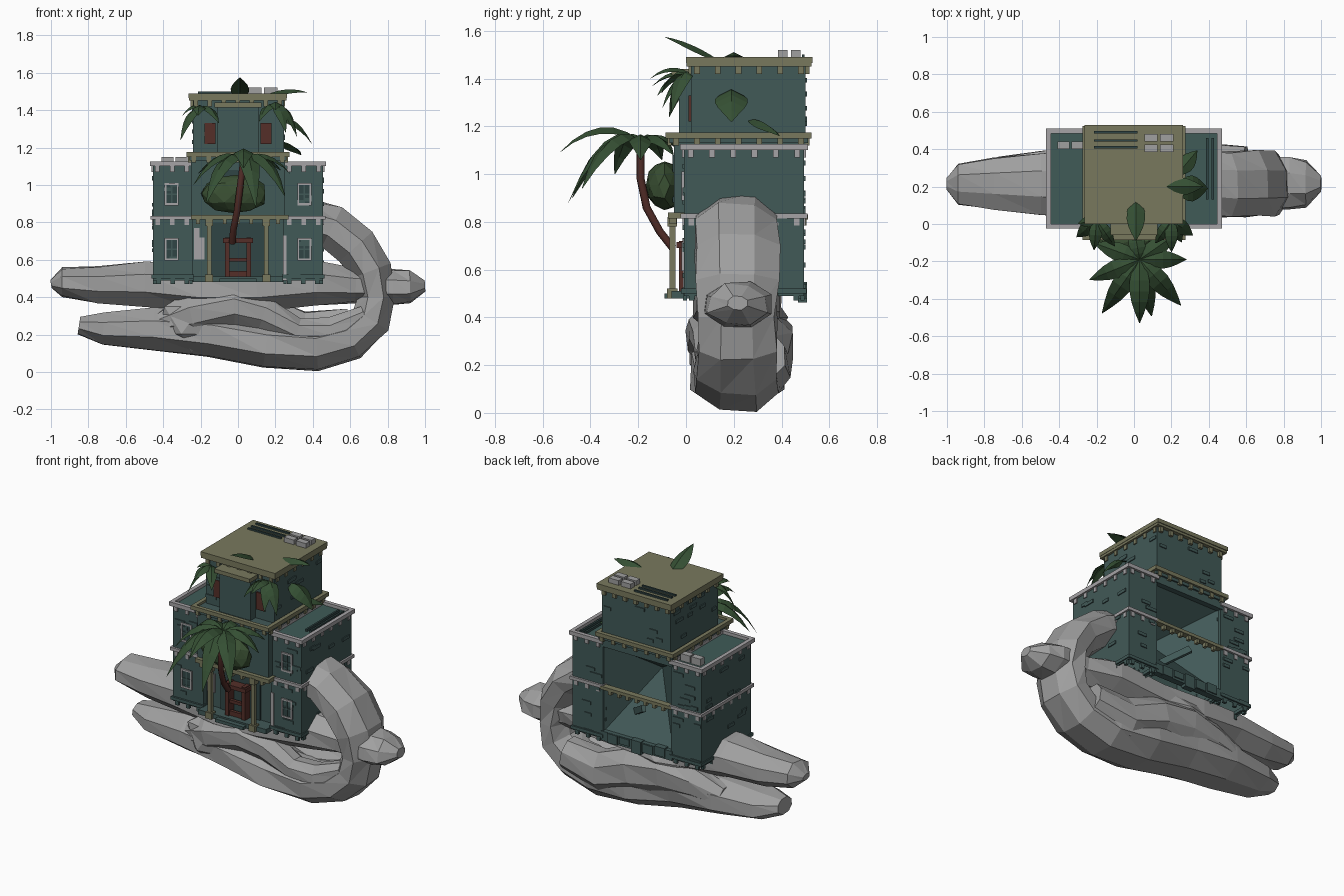
import bpy, bmesh, math, random
from mathutils import Vector, Matrix

random.seed(4)
if "Cube" in bpy.data.objects:
    bpy.data.objects.remove(bpy.data.objects["Cube"])


def material(name, *rgb):
    mat = bpy.data.materials.new(name)
    mat.use_nodes = True
    mat.diffuse_color = (*rgb, 1)
    mat.node_tree.nodes["Principled BSDF"].inputs["Base Color"].default_value = (*rgb, 1)
    return mat


stone = material("root grey", .35, .35, .35)
teal = material("wall teal", .053, .1, .096)
dark = material("shadow teal", .03, .06, .06)
roof_teal = material("roof teal", .05, .105, .097)
olive = material("olive trim", .19, .19, .11)
light = material("pale trim", .38, .37, .38)
leafy = material("leaf green", .035, .078, .033)
bushy = material("bush green", .042, .08, .033)
wood = material("red wood", .09, .028, .022)


def finish(name, bm, mat, recalc=True):
    if recalc:
        bmesh.ops.recalc_face_normals(bm, faces=bm.faces)
    mesh = bpy.data.meshes.new(name)
    bm.to_mesh(mesh)
    bm.free()
    mesh.materials.append(mat)
    obj = bpy.data.objects.new(name, mesh)
    bpy.context.collection.objects.link(obj)
    return obj


def boxes(name, mat, *bounds, open_below=False):
    """One mesh from boxes given as x0, x1, y0, y1, z0, z1."""
    bm = bmesh.new()
    for x0, x1, y0, y1, z0, z1 in bounds:
        size = Matrix.Diagonal((x1 - x0, y1 - y0, z1 - z0, 1))
        centre = Matrix.Translation(((x0 + x1) / 2, (y0 + y1) / 2, (z0 + z1) / 2))
        bmesh.ops.create_cube(bm, size=1, matrix=centre @ size)
    if open_below:
        bm.normal_update()
        below = [f for f in bm.faces if f.normal.z < -.5]
        bmesh.ops.delete(bm, geom=below, context="FACES")
    return finish(name, bm, mat)


def cornice(name, mat, x0, x1, y0, y1, z0, z1, thick=.025):
    """Rectangular band with corbels hanging under its outer edge."""
    parts = [(x0, x1, y0, y0 + thick, z0, z1), (x0, x1, y1 - thick, y1, z0, z1),
             (x0, x0 + thick, y0, y1, z0, z1), (x1 - thick, x1, y0, y1, z0, z1)]
    drop, half, inset = .03, .012, .008
    nx, ny = max(2, round((x1 - x0) / .075)), round((y1 - y0) / .085)
    for i in range(nx):
        x = x0 + (i + .5) * (x1 - x0) / nx
        for y in (y0 + inset, y1 - thick):
            parts.append((x - half, x + half, y, y + thick - inset, z0 - drop, z0))
    for i in range(ny):
        y = y0 + (i + .5) * (y1 - y0) / ny
        for x in (x0 + inset, x1 - thick):
            parts.append((x, x + thick - inset, y - half, y + half, z0 - drop, z0))
    return boxes(name, mat, *parts)


def bricks(name, count, x0, x1, y0, y1, z0, z1):
    """Loose bricks standing slightly proud of the four walls."""
    parts = []
    for i in range(count):
        z, w = random.uniform(z0, z1), random.uniform(.02, .04)
        out = .006
        if i % 2:
            x, y = random.uniform(x0 + w, x1 - w), random.choice((y0, y1))
            parts.append((x - w, x + w, y - out, y + out, z, z + .02))
        else:
            x, y = random.choice((x0, x1)), random.uniform(y0 + w, y1 - w)
            parts.append((x - out, x + out, y - w, y + w, z, z + .02))
    boxes(name, teal, *parts)


def root(name, y, widen, path, sides=8, rough=.08):
    """Faceted tapering tube through x, z, radius points."""
    bm = bmesh.new()
    rings = []
    pts = [Vector((x, y, z)) for x, z, r in path]
    for i, p in enumerate(pts):
        along = (pts[min(i + 1, len(pts) - 1)] - pts[max(i - 1, 0)]).normalized()
        side = Vector((0, 1, 0))
        up = along.cross(side)
        r = path[i][2]
        ring = []
        for k in range(sides):
            a = math.tau * (k + .5) / sides
            s = r * random.uniform(1 - rough, 1 + rough)
            ring.append(bm.verts.new(p + side * s * widen * math.cos(a) + up * s * math.sin(a)))
        rings.append(ring)
    for a, b in zip(rings, rings[1:]):
        for k in range(sides):
            n = (k + 1) % sides
            bm.faces.new((a[k], a[n], b[n]))
            bm.faces.new((a[k], b[n], b[k]))
    bm.faces.new(rings[0])
    bm.faces.new(rings[-1])
    finish(name, bm, stone)


def blob(name, mat, centre, scale, rough, detail=2):
    bm = bmesh.new()
    bmesh.ops.create_icosphere(bm, subdivisions=detail, radius=1)
    for v in bm.verts:
        v.co = Vector(centre) + v.co * random.uniform(1 - rough, 1) * Vector(scale)
    finish(name, bm, mat)


def leaf(bm, base, angle, length, rise, droop, width, steps=6):
    """Folded frond that arcs outward from its base."""
    out = Vector((math.cos(angle), math.sin(angle), 0))
    side = Vector((-out.y, out.x, 0))
    rows = []
    for i in range(steps + 1):
        t = i / steps
        mid = Vector(base) + out * length * t + Vector((0, 0, rise * t - droop * t * t))
        w = width * math.sin(math.pi * (.1 + .89 * t) ** .95)
        fold = Vector((0, 0, -w * .5))
        rows.append([bm.verts.new(p) for p in (mid - side * w + fold, mid, mid + side * w + fold)])
    for a, b in zip(rows, rows[1:]):
        for k in range(2):
            bm.faces.new((a[k], b[k], b[k + 1], a[k + 1]))


def fronds(name, base, specs):
    bm = bmesh.new()
    for degrees, length, rise, droop, width in specs:
        leaf(bm, base, math.radians(degrees), length, rise, droop, width)
    finish(name, bm, leafy, recalc=False)


# Tangled stone roots
root("looping_root", .215, 1.55, [
    (-.85, .25, .05), (-.72, .23, .095), (-.45, .23, .12), (-.15, .2, .13), (.15, .15, .13),
    (.42, .13, .13), (.6, .18, .12), (.71, .28, .115), (.735, .4, .11), (.71, .54, .115),
    (.63, .67, .12), (.5, .77, .125), (.36, .81, .12)])
root("upper_root", .215, 1.45, [
    (-1, .47, .025), (-.94, .48, .08), (-.75, .47, .105), (-.5, .475, .13), (-.2, .45, .13),
    (.1, .45, .13), (.42, .475, .125), (.63, .46, .095), (.83, .455, .1), (.92, .455, .09), (1, .46, .03)])
root("front_strand", .12, 1.1, [
    (-.42, .26, .06), (-.25, .3, .12), (-.02, .35, .11), (.14, .31, .09), (.32, .22, .075),
    (.5, .22, .08), (.68, .3, .06)])
root("back_strand", .33, .85, [
    (-.5, .25, .07), (-.3, .29, .11), (-.1, .31, .14), (.12, .28, .14), (.35, .2, .13), (.6, .24, .1)])
blob("front_knot", stone, (-.25, .12, .275), (.2, .13, .17), .06, 1)
blob("root_core", stone, (-.08, .23, .4), (.4, .2, .14), .12)

# Side wings, built as a mirrored pair of shells
for side, word in ((-1, "right"), (1, "left")):
    def span(a, b):
        return (a, b) if side > 0 else (-b, -a)

    xs = span(.24, .455)
    boxes(word + "_wing", teal, (*xs, -.008, .495, .49, 1.1), open_below=True)
    bricks(word + "_wing_bricks", 36, *xs, -.008, .495, .5, 1.05)
    boxes(word + "_wing_roof", roof_teal, (*xs, 0, .49, 1.1, 1.105))
    cornice(word + "_wing_cornice", light, *span(.235, .47), -.025, .51, 1.1, 1.125)
    cornice(word + "_wing_band", light, *span(.235, .467), -.022, .508, .815, .835)
    cornice(word + "_wing_footing", teal, *span(.235, .462), -.02, .505, .5, .52)
    for level, z in (("lower", .655), ("upper", .95)):
        c, w, h = side * .355, .038, .06
        z0, z1 = z - h, z + h
        boxes(f"{word}_{level}_window", dark, (c - w, c + w, -.012, 0, z0, z1))
        boxes(f"{word}_{level}_window_frame", light,
              (c - w, c + w, -.018, 0, z1 - .01, z1), (c - w, c + w, -.018, 0, z0, z0 + .012),
              (c - w, c - w + .01, -.018, 0, z0, z1), (c + w - .01, c + w, -.018, 0, z0, z1))
        boxes(f"{word}_{level}_window_bars", teal,
              (c - .004, c + .004, -.016, 0, z0, z1), (c - w, c + w, -.016, 0, z - .004, z + .004))

# Central block, caved in at the back
boxes("central_block", teal, (-.25, .25, .03, .1, .48, 1.14), (-.25, .25, -.05, .1, .83, 1.14),
      (-.25, .25, .1, .5, 1.08, 1.14), (-.25, .25, .46, .5, .48, .54))
bm = bmesh.new()
rim = [bm.verts.new((x, .48, z)) for x, z in ((-.245, .53), (.245, .53), (.245, 1.09), (-.245, 1.09))]
deep = bm.verts.new((.04, .18, .88))
for k in range(4):
    bm.faces.new((rim[k], rim[(k + 1) % 4], deep))
finish("rear_cave", bm, teal)
bar = boxes("fallen_bar", teal, (-.18, .18, -.012, .012, -.02, .02))
bar.location = (.09, .37, .66)
bar.rotation_euler = (0, .5, -.7)
boxes("rear_beam", olive, (-.25, .25, .47, .51, .81, .83))
boxes("rear_teeth", olive, *[(x / 16 - .01, x / 16 + .01, .48, .505, .785, .81) for x in range(-3, 4)])
boxes("rear_rubble", teal, *[(x / 12 - .035, x / 12 + .035, .47, .507, random.uniform(.46, .5),
                              random.uniform(.53, .56)) for x in range(-2, 3)])
cornice("terrace_cornice", olive, -.275, .275, -.085, .525, 1.15, 1.175)
boxes("terrace_floor", teal, (-.26, .26, -.07, .51, 1.13, 1.16))

# Porch, balcony and entrance
boxes("balcony", olive, (-.25, .27, -.075, .03, .815, .84))
boxes("balcony_teeth", olive, *[(x / 14 - .01, x / 14 + .01, -.07, -.04, .79, .815) for x in range(-3, 4)])
for word, c in (("right", -.155), ("left", .152)):
    boxes(word + "_column", olive, (c - .012, c + .012, -.07, -.045, .5, .82),
          (c - .022, c + .022, -.08, -.035, .48, .52), (c - .02, c + .02, -.078, -.037, .78, .82))
boxes("entrance_steps", teal, (-.24, .24, -.06, .03, .48, .51), (-.1, .1, -.09, .03, .48, .5))
boxes("doorway", dark, (-.14, .14, .022, .032, .5, .8))
boxes("door_frame", wood, (-.07, -.045, -.03, .03, .51, .72), (.045, .07, -.03, .03, .51, .72),
      (-.08, .08, -.04, .03, .69, .715), (-.045, .045, -.02, 0, .51, .54), (-.045, .045, -.02, 0, .59, .61))
boxes("plaster_patches", light, (-.235, -.18, .022, .032, .6, .72), (-.235, -.205, .022, .032, .72, .77),
      (.24, .26, -.013, 0, .49, .73))
boxes("balcony_window", dark, (-.1, .1, -.056, -.046, .88, 1.08))
blob("balcony_bush", bushy, (-.02, -.09, .955), (.195, .085, .11), .12)

# Upper tower
boxes("tower", teal, (-.24, .245, .02, .5, 1.15, 1.47), (-.11, .11, -.03, .1, 1.15, 1.42))
bricks("tower_bricks", 30, -.24, .245, .02, .5, 1.2, 1.42)
boxes("tower_roof", olive, (-.265, .262, 0, .53, 1.465, 1.49))
cornice("tower_cornice", olive, -.262, .26, .002, .525, 1.45, 1.47)
boxes("bay_roof", olive, (-.125, .125, -.06, .02, 1.415, 1.44))
boxes("shutters", wood, (-.18, -.12, .011, .03, 1.22, 1.33), (.12, .18, .011, .03, 1.22, 1.33))

# Rooftop machines and pipes
boxes("tower_vents", stone, *[(x, x + .07, y, y + .04, 1.49, 1.52) for x in (.055, .14) for y in (.385, .44)])
boxes("wing_vents", stone, *[(x, x + .065, .4, .44, 1.105, 1.15) for x in (-.41, -.335)])
boxes("tower_pipes", dark, *[(-.215, .02, y, y + .012, 1.488, 1.5) for y in (.405, .44, .485)])
boxes("wing_pipes", dark, *[(x, x + .012, .13, .46, 1.1, 1.12) for x in (.385, .415)])

# Leaning palm
curve = bpy.data.curves.new("palm_trunk", "CURVE")
curve.dimensions, curve.bevel_depth, curve.bevel_resolution = "3D", .018, 1
line = curve.splines.new("POLY")
trunk = [(-.03, -.055, .69), (-.025, -.11, .76), (-.005, -.165, .86), (.01, -.19, .98), (.03, -.19, 1.14)]
line.points.add(len(trunk) - 1)
for point, co in zip(line.points, trunk):
    point.co = (*co, 1)
curve.use_fill_caps = True
curve.materials.append(wood)
bpy.context.collection.objects.link(bpy.data.objects.new("palm_trunk", curve))
fronds("palm_crown", trunk[-1], [
    (0, .25, .16, .24, .05), (-48, .33, .22, .42, .055), (-78, .31, .24, .5, .055), (-90, .34, .27, .32, .055),
    (-125, .35, .22, .46, .055), (-158, .29, .2, .34, .05), (160, .26, .16, .24, .05),
    (100, .19, .14, .2, .045), (35, .24, .14, .2, .05)])

# Plants growing out of the tower
fronds("roof_frond", (.01, .14, 1.475), [(-90, .23, .16, .06, .05)])
fronds("side_roof_frond", (.14, .2, 1.475), [(0, .23, .12, .1, .05)])
fronds("right_corner_plant", (-.2, .02, 1.41), [
    (-95, .16, .1, .14, .035), (-140, .14, .06, .23, .04), (-55, .17, .1, .18, .035), (-170, .1, .08, .12, .03)])
fronds("left_corner_plant", (.2, .02, 1.42), [
    (-90, .17, .12, .14, .035), (-35, .14, .1, .26, .04), (-65, .13, .06, .2, .035), (-125, .15, .1, .18, .035)])
fronds("side_plant", (.235, .19, 1.35), [(0, .16, .06, .19, .07)])
fronds("low_side_plant", (.235, .27, 1.23), [(50, .16, 0, .07, .045)])
